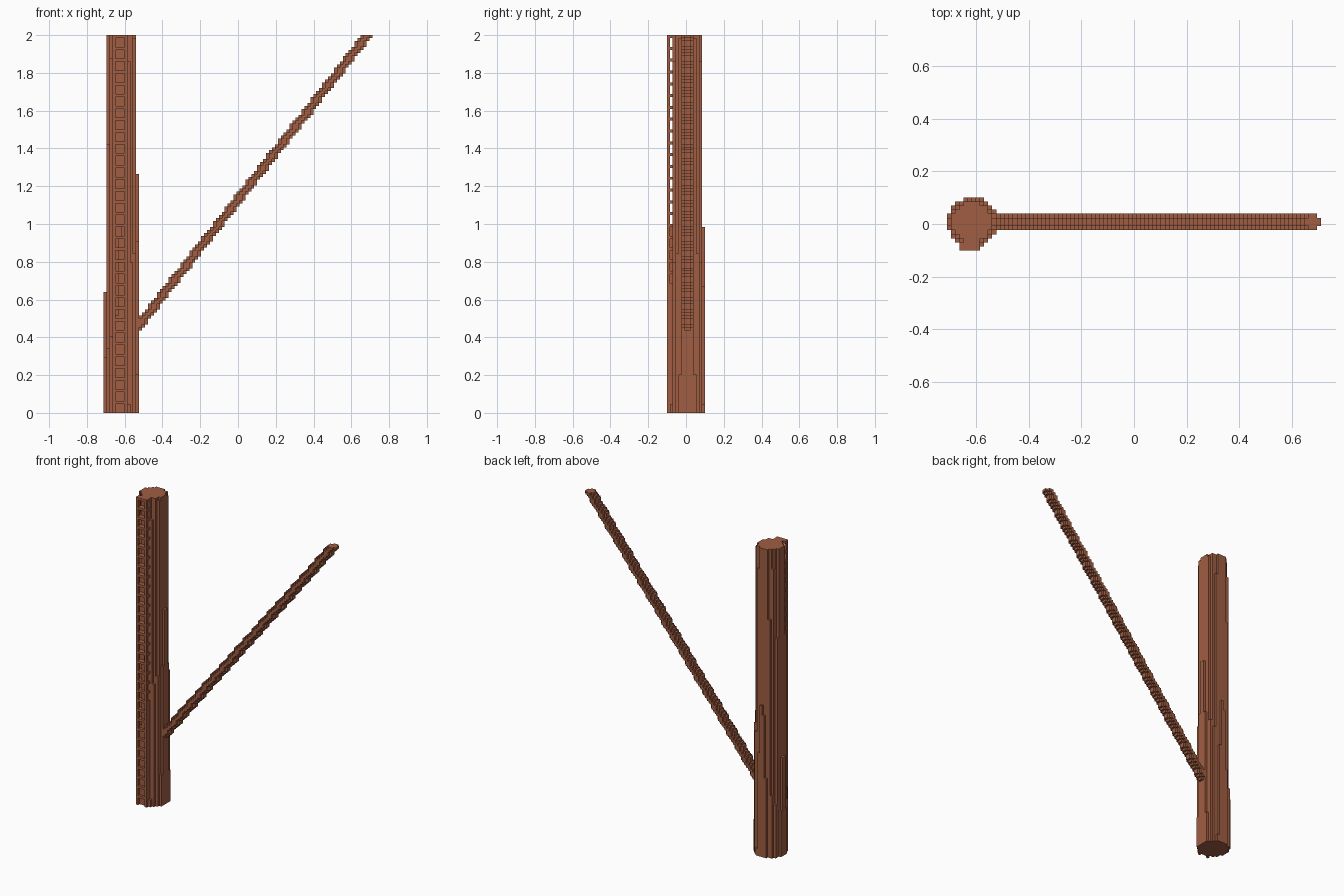
import bpy
import bmesh
import math

if "Cube" in bpy.data.objects:
    bpy.data.objects.remove(bpy.data.objects["Cube"], do_unlink=True)

CELL = 2 / 128      # edge of one block
TALL = 128          # blocks from ground to top
AXIS_X, AXIS_Y = 6, 7   # mast axis on the block grid

wood = bpy.data.materials.new("reddish_brown_wood")
wood.use_nodes = True
COLOUR = (0.35, 0.11, 0.055, 1)
wood.diffuse_color = COLOUR
wood.node_tree.nodes["Principled BSDF"].inputs["Base Color"].default_value = COLOUR


def place(i, j, k):
    """Block grid corner to model space."""
    return ((i - 45.5) * CELL, (j - 6.5) * CELL, k * CELL)


def quad(bm, *corners):
    return bm.faces.new([bm.verts.new(place(*c)) for c in corners])


def prism(bm, outline, z0, z1):
    """Upright prism over a counter-clockwise outline."""
    low = [bm.verts.new(place(x, y, z0)) for x, y in outline]
    high = [bm.verts.new(place(x, y, z1)) for x, y in outline]
    bm.faces.new(low[::-1])
    bm.faces.new(high)
    for n in range(len(low)):
        m = (n + 1) % len(low)
        bm.faces.new((low[n], low[m], high[m], high[n]))


def box(bm, x0, x1, y0, y1, z0, z1):
    prism(bm, [(x0, y0), (x1, y0), (x1, y1), (x0, y1)], z0, z1)


def finish(bm, name):
    bmesh.ops.remove_doubles(bm, verts=bm.verts, dist=CELL * 0.01)
    mesh = bpy.data.meshes.new(name)
    bm.to_mesh(mesh)
    bm.free()
    mesh.materials.append(wood)
    bpy.context.collection.objects.link(bpy.data.objects.new(name, mesh))


# Mast: a tapering disc of block columns, each as tall as the taper allows
heights = {}
for i in range(13):
    for j in range(1, 13):
        dist = math.hypot(i + 0.5 - AXIS_X - 0.16, j + 0.5 - AXIS_Y)
        top = min(TALL, round((6 - dist) * TALL))
        if top > 0:
            heights[i, j] = top

bm = bmesh.new()
for (i, j), top in heights.items():
    ring = [(i, j), (i + 1, j), (i + 1, j + 1), (i, j + 1)]
    quad(bm, *[(x, y, top) for x, y in ring])
    quad(bm, *[(x, y, 0) for x, y in ring[::-1]])
    # walls rise from each lower neighbour
    for n, (di, dj) in enumerate([(0, -1), (1, 0), (0, 1), (-1, 0)]):
        base = heights.get((i + di, j + dj), 0)
        if base < top:
            a, b = ring[n], ring[(n + 1) % 4]
            quad(bm, (*a, base), (*b, base), (*b, top), (*a, top))
finish(bm, "mast")

# Ladder: two rails in front of the mast
for name, x in (("ladder_rail_right", 3), ("ladder_rail_left", 7)):
    bm = bmesh.new()
    box(bm, x, x + 1, 0, 1, 0, TALL)
    finish(bm, name)

# Rungs between the rails, with standoffs reaching back to the mast
bm = bmesh.new()
for k in range(3, TALL, 4):
    box(bm, 4, 7, 0, 1, k, k + 1)
    box(bm, 3, 8, 1, 2, k, k + 1)
finish(bm, "ladder_rungs")

# Boom: stepped round spar climbing away from inside the mast
notched_disc = [(-2, -1), (-1, -1), (-1, -2), (1, -2), (1, -1), (2, -1),
                (2, 1), (1, 1), (1, 2), (-1, 2), (-1, 1), (-2, 1)]


def boom_centre(k):
    return round(11 + (k - 28) * 78 / 99)


bm = bmesh.new()
start = 22
for k in range(22, TALL):
    if k + 1 == TALL or boom_centre(k + 1) != boom_centre(start):
        cx = boom_centre(start)
        prism(bm, [(cx + x, AXIS_Y + y) for x, y in notched_disc], start, k + 1)
        start = k + 1
finish(bm, "boom")
